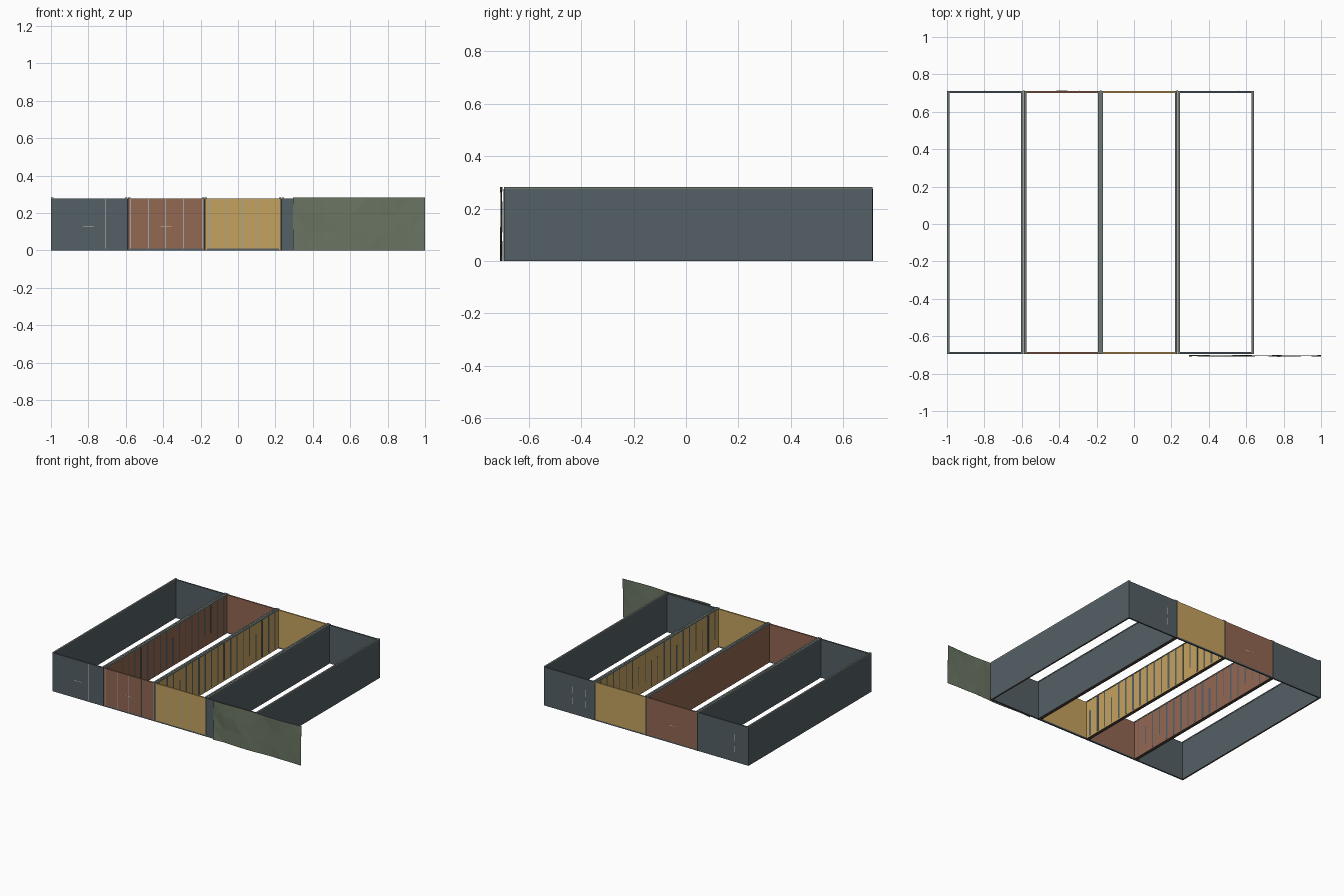
import bpy, bmesh, math, random

if "Cube" in bpy.data.objects:
    bpy.data.objects.remove(bpy.data.objects["Cube"])

random.seed(4)


def material(name, rgb):
    m = bpy.data.materials.new(name)
    m.diffuse_color = (*rgb, 1)
    m.use_nodes = True
    m.node_tree.nodes["Principled BSDF"].inputs["Base Color"].default_value = m.diffuse_color
    return m


SLATE = material("slate paint", (0.090, 0.115, 0.130))
RUST = material("rust paint", (0.295, 0.135, 0.086))
OCHRE = material("ochre paint", (0.56, 0.36, 0.112))
RAIL = material("grey green rail", (0.155, 0.185, 0.170))
DARK = material("dark gap", (0.022, 0.026, 0.028))
STEEL = material("blue grey steel", (0.33, 0.41, 0.43))
PALE = material("pale trim", (0.60, 0.60, 0.57))
BROWN = material("brown underside", (0.11, 0.085, 0.065))
CANVAS = material("olive canvas", (0.145, 0.178, 0.122))


def boxes(name, spans, mat):
    """One object made of boxes given as (x0, x1, y0, y1, z0, z1)."""
    bm = bmesh.new()
    for x0, x1, y0, y1, z0, z1 in spans:
        cube = bmesh.ops.create_cube(bm, size=1)["verts"]
        for v in cube:
            v.co.x = x0 if v.co.x < 0 else x1
            v.co.y = y0 if v.co.y < 0 else y1
            v.co.z = z0 if v.co.z < 0 else z1
    me = bpy.data.meshes.new(name)
    bm.to_mesh(me)
    bm.free()
    me.materials.append(mat)
    ob = bpy.data.objects.new(name, me)
    bpy.context.collection.objects.link(ob)
    return ob


FRONT, BACK, TOP = -0.695, 0.712, 0.275
WIDTH, PITCH, T, RW = 0.409, 0.411, 0.011, 0.013


def container(i, paint):
    x0 = -1.0 + i * PITCH
    x1 = x0 + WIDTH
    tag = f"container_{i + 1}"
    # four walls, open above and below
    boxes(tag + "_side_walls", [(a, a + T, FRONT, BACK, 0.002, TOP)
                                for a in (x0, x1 - T)], paint)
    boxes(tag + "_end_walls", [(x0 + T, x1 - T, a, a + T, 0.010, TOP + 0.003)
                               for a in (FRONT, BACK - T)], paint)
    # long rails above and strips below the side walls
    boxes(tag + "_top_rails", [(a, a + RW, FRONT, BACK, TOP, 0.283)
                               for a in (x0, x1 - RW)], RAIL)
    boxes(tag + "_bottom_strips", [(a, a + T, FRONT, BACK, 0.0, 0.002)
                                   for a in (x0, x1 - T)], BROWN)
    # sills across both ends
    boxes(tag + "_end_sills", [(x0 + T, x1 - T, a, a + T, 0.0, 0.010)
                               for a in (FRONT, BACK - T)], SLATE)
    return x0, x1


def ribs(name, x, count, side):
    """Slate stripes of uneven length, flat on an inner wall."""
    spans = []
    for k in range(count):
        y = FRONT + 0.05 + k * (BACK - FRONT - 0.10) / (count - 1)
        low = random.choice((0.01, 0.01, 0.01, 0.07))
        high = random.choice((TOP, TOP, TOP, 0.20))
        w = random.choice((0.008, 0.013, 0.019))
        a, b = sorted((x, x + side * 0.0005))
        spans.append((a, b, y - w / 2, y + w / 2, low, high))
    boxes(name, spans, SLATE)


edges = [container(i, p) for i, p in enumerate((SLATE, RUST, OCHRE, SLATE))]
ribs("rust_inner_ribs", edges[1][0] + T, 19, 1)
ribs("ochre_left_inner_ribs", edges[2][0] + T, 19, 1)
ribs("ochre_right_inner_ribs", edges[2][1] - T, 19, -1)

# dark corner strips where neighbouring containers meet
boxes("corner_gaps", [(edges[i][1] - 0.003, edges[i + 1][0] + 0.003, y - 0.001, y + 0.001, 0.0, TOP)
                      for i in range(3) for y in (FRONT, BACK)], DARK)


def seams(name, y, xs, mat, w=0.004, bands=((0.01, TOP),)):
    """Flat upright trim lines on an end wall."""
    boxes(name, [(x - w / 2, x + w / 2, y - 0.0005, y + 0.0005, z0, z1)
                 for x in xs for z0, z1 in bands], mat)


# thin door seams and latches on the ends
DASHES = ((0.07, 0.12), (0.15, 0.20))
seams("rust_front_seams", FRONT, (-0.575, -0.478, -0.388, -0.291, -0.190), STEEL)
seams("ochre_front_seams", FRONT, (-0.158, -0.066, 0.024, 0.105), STEEL)
seams("slate_front_seam", FRONT, (-0.710,), PALE, 0.002)
seams("rust_back_seam", BACK, (-0.291,), PALE, 0.002)
seams("slate_back_short_seams", BACK, (-0.89, -0.80, 0.31, 0.41, 0.56), PALE, 0.002, DASHES)
boxes("door_latches", [(x - 0.03, x + 0.03, y - 0.0005, y + 0.0005, 0.124, 0.127)
                       for x, y in ((-0.385, FRONT), (-0.385, BACK), (-0.80, FRONT))], PALE)

# hanging canvas sheet with shallow folds
bm = bmesh.new()
NX, NZ = 9, 3
grid = []
for i in range(NX + 1):
    column = []
    for j in range(NZ + 1):
        u, v = i / NX, j / NZ
        y = -0.7055 + 0.0025 * math.sin(11 * u + 3 * v) + random.uniform(-0.003, 0.003)
        column.append(bm.verts.new((0.295 + 0.705 * u, y, 0.283 * v)))
    grid.append(column)
for i in range(NX):
    for j in range(NZ):
        bm.faces.new((grid[i][j], grid[i + 1][j], grid[i + 1][j + 1], grid[i][j + 1]))
bmesh.ops.triangulate(bm, faces=bm.faces[:])
sheet = bpy.data.meshes.new("canvas_sheet")
bm.to_mesh(sheet)
bm.free()
sheet.materials.append(CANVAS)
canvas = bpy.data.objects.new("canvas_sheet", sheet)
bpy.context.collection.objects.link(canvas)
thick = canvas.modifiers.new("thickness", "SOLIDIFY")
thick.thickness = 0.001
thick.offset = 0
